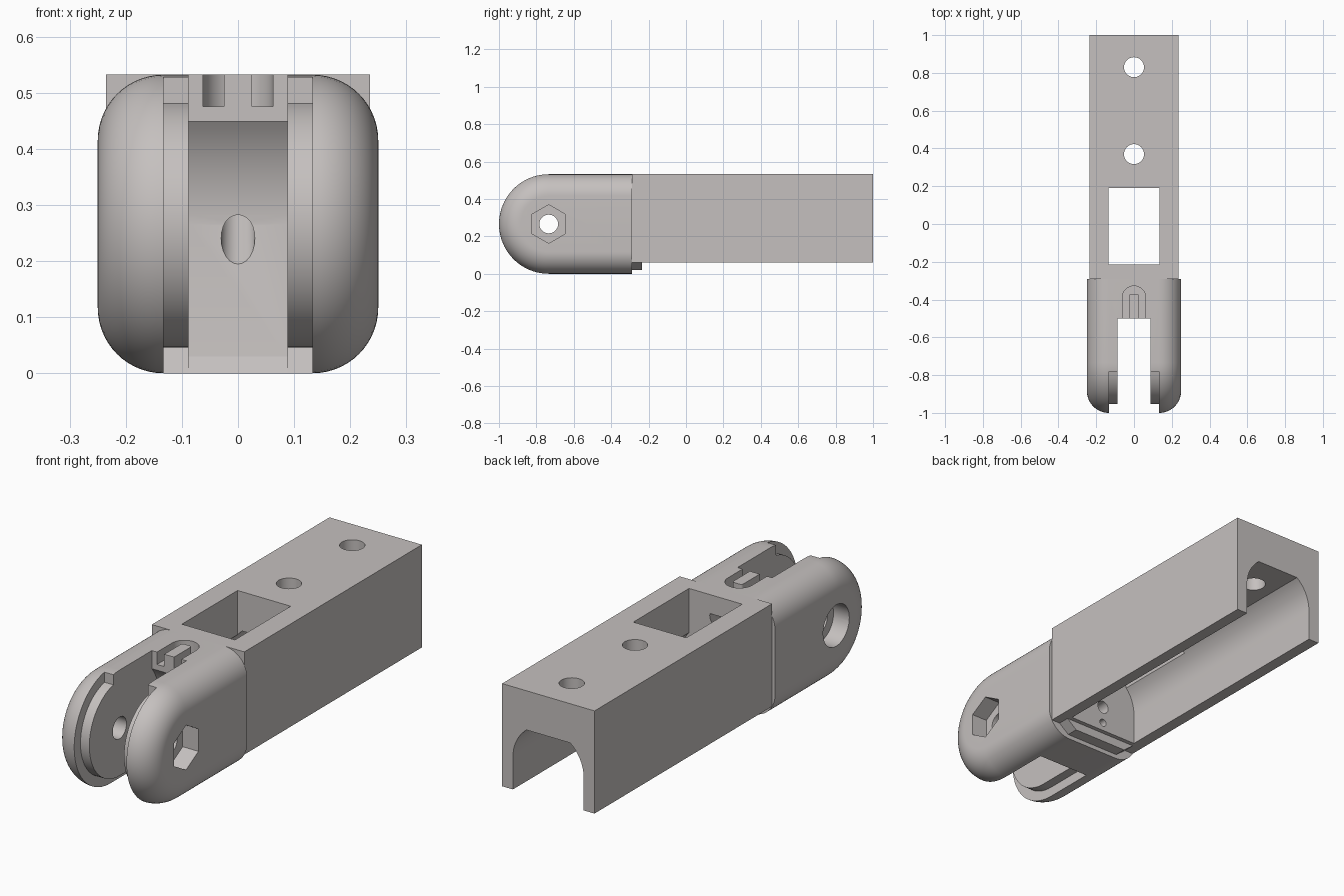
import bpy, bmesh, math
from mathutils import Matrix

if "Cube" in bpy.data.objects:
    bpy.data.objects.remove(bpy.data.objects["Cube"])

PY, PZ = -0.734, 0.266          # pivot centre in the side plane

mat = bpy.data.materials.new("warm_grey")
mat.diffuse_color = (0.56, 0.53, 0.52, 1)
mat.use_nodes = True
mat.node_tree.nodes["Principled BSDF"].inputs["Base Color"].default_value = mat.diffuse_color


def to_object(name, bm):
    bmesh.ops.recalc_face_normals(bm, faces=bm.faces)
    me = bpy.data.meshes.new(name)
    bm.to_mesh(me)
    bm.free()
    ob = bpy.data.objects.new(name, me)
    bpy.context.collection.objects.link(ob)
    me.materials.append(mat)
    return ob


def loft(name, rings):
    bm = bmesh.new()
    loops = [[bm.verts.new(p) for p in ring] for ring in rings]
    n = len(loops[0])
    for a, b in zip(loops, loops[1:]):
        for i in range(n):
            j = (i + 1) % n
            bm.faces.new((a[i], a[j], b[j], b[i]))
    bm.faces.new(loops[0])
    bm.faces.new(loops[-1][::-1])
    return to_object(name, bm)


def prism(name, axis, pts, lo, hi):
    """Extrude a 2D outline along x, y or z."""
    place = {"x": lambda p, d: (d, p[0], p[1]),
             "y": lambda p, d: (p[0], d, p[1]),
             "z": lambda p, d: (p[0], p[1], d)}[axis]
    return loft(name, [[place(p, d) for p in pts] for d in (lo, hi)])


def arc(cx, cy, r, a0, a1, n):
    return [(cx + r * math.cos(math.radians(a0 + (a1 - a0) * i / n)),
             cy + r * math.sin(math.radians(a0 + (a1 - a0) * i / n))) for i in range(n + 1)]


def circle(cx, cy, r, n=32, start=0):
    return arc(cx, cy, r, start, start + 360, n)[:-1]


def rect(x0, y0, x1, y1):
    return [(x0, y0), (x1, y0), (x1, y1), (x0, y1)]


def cut(target, *cutters):
    """Subtract the cutters, bake the result and remove them."""
    for c in cutters:
        m = target.modifiers.new("cut", "BOOLEAN")
        m.operation, m.solver, m.object = "DIFFERENCE", "EXACT", c
        bpy.context.view_layer.update()
        dg = bpy.context.evaluated_depsgraph_get()
        me = bpy.data.meshes.new_from_object(target.evaluated_get(dg))
        target.modifiers.clear()
        target.data = me
        bpy.data.objects.remove(c)


# Forked head: side outline lofted across x with rounded outer edges
half = []
for i in range(15):
    t = math.pi / 2 * i / 14
    half.append((0.133 + 0.117 * math.sin(t), 0.149 + 0.117 * math.cos(t)))
sections = [(-x, r) for x, r in reversed(half)] + half
rings = []
for x, r in sections:
    side = [(-0.29, PZ - r)] + arc(PY, PZ, r, 270, 90, 40) + [(-0.29, PZ + r)]
    rings.append([(x, y, z) for y, z in side])
head = loft("fork_head", rings)

# Slot between the cheeks, with a concave back wall
slot = [(-1.1, -0.1), (-0.49, -0.1), (-0.49, 0), (-0.47, 0.03)]
slot += arc(PY, PZ, 0.297, 0, 38, 12) + [(-0.5, 0.6), (-1.1, 0.6)]
# Relief around the round boss on the inside of each cheek
relief = [(-0.78, 0.6), (-1.1, 0.6), (-1.1, -0.1), (-0.49, -0.1), (-0.49, 0), (-0.473, 0.046)]
relief += arc(PY, PZ, 0.22, 270, 102, 32)
# U-shaped channel on top, leaving a small island
loop = [(-0.062, -0.52)] + arc(0, -0.39, 0.062, 180, 0, 16) + [(0.062, -0.52), (0.025, -0.52)]
loop += arc(0.015, -0.38, 0.01, 0, 90, 4) + arc(-0.015, -0.38, 0.01, 90, 180, 4) + [(-0.025, -0.52)]
cut(head,
    prism("c", "x", slot, -0.088, 0.088),
    prism("c", "x", relief, -0.133, 0.133),
    prism("c", "x", circle(PY, PZ, 0.05), -0.4, 0.4),
    prism("c", "x", circle(PY, PZ, 0.103, 6, 30), 0.17, 0.4),
    prism("c", "x", circle(PY, PZ, 0.095, 40), -0.4, -0.17),
    prism("c", "z", loop, 0.475, 0.6))

# Long body with an arched channel open at the bottom and back
body = prism("channel_body", "x", rect(-0.29, 0.06, 1.0, 0.532), -0.235, 0.235)
arch = [(0.18, -0.1)] + arc(0, 0.21, 0.18, 0, 52, 12)
arch += arc(0, 0.21, 0.18, 128, 180, 12) + [(-0.18, -0.1)]
cut(body,
    prism("c", "y", arch, -0.215, 1.1),
    prism("c", "z", rect(-0.135, -0.215, 0.135, 0.19), 0.25, 0.7),
    prism("c", "z", circle(0, 0.83, 0.053), 0.25, 0.7),
    prism("c", "z", circle(0, 0.37, 0.053), 0.25, 0.7),
    prism("c", "y", circle(0, 0.18, 0.03, 20), -0.27, -0.15),
    prism("c", "y", circle(0, 0.1, 0.018, 16), -0.27, -0.15))

# Slanted cable hole from the slot up into the window
for part in (head, body):
    drill = prism("c", "y", circle(0, 0, 0.03, 24), -0.11, 0.3)
    drill.data.transform(Matrix.Translation((0, -0.437, 0.243)) @ Matrix.Rotation(math.radians(41), 4, "X"))
    cut(part, drill)

# Small lip under the front of the body
lip = prism("lower_lip", "y", [(-0.19, 0.06), (-0.14, 0.02), (0.14, 0.02), (0.19, 0.06)], -0.29, -0.235)

# Smooth shading with sharp edges kept
bpy.ops.object.select_all(action="DESELECT")
for ob in (head, body, lip):
    ob.select_set(True)
bpy.context.view_layer.objects.active = head
bpy.ops.object.shade_smooth_by_angle(angle=math.radians(25))
